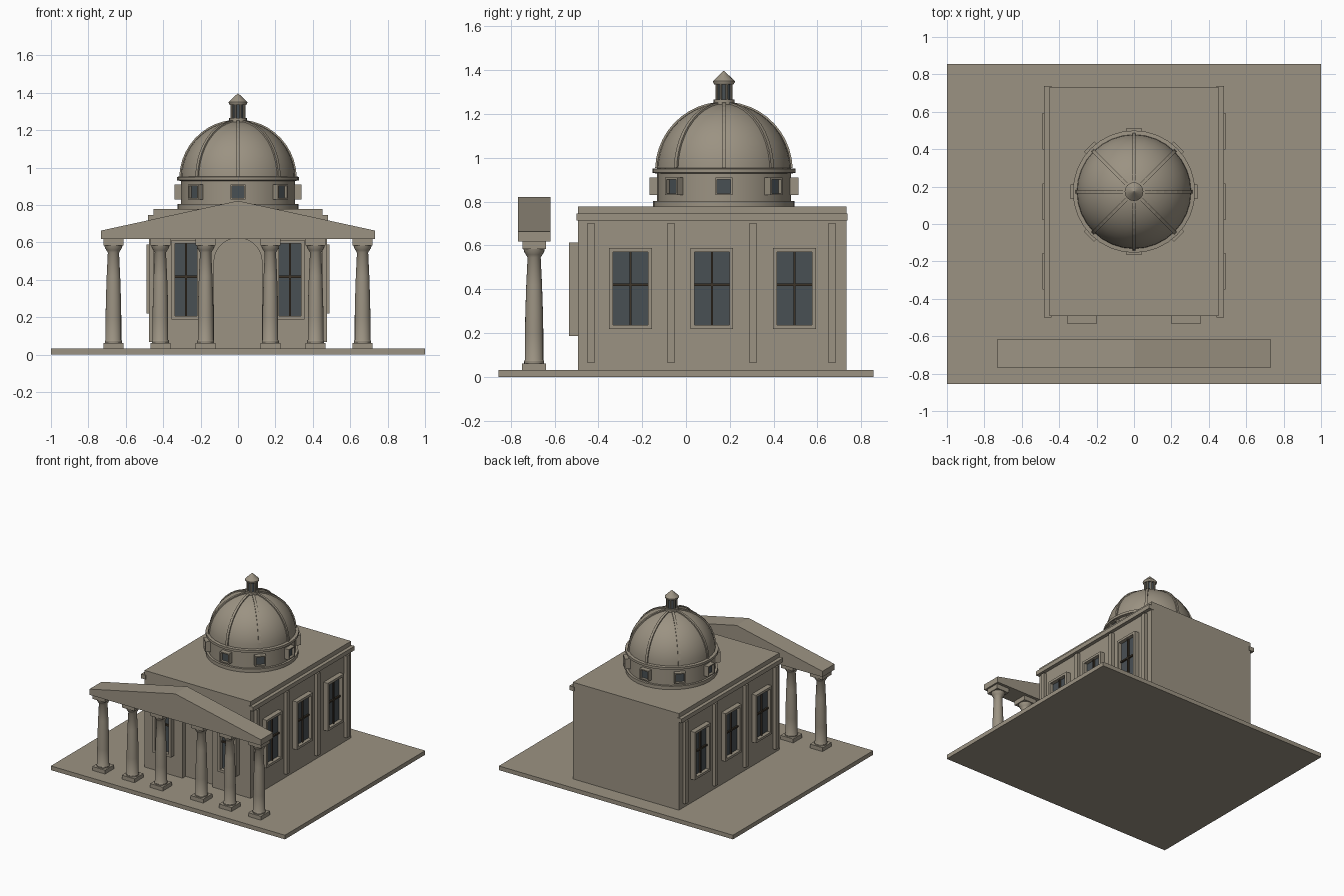
import bpy, bmesh, math
from mathutils import Matrix, Vector

if "Cube" in bpy.data.objects:
    bpy.data.objects.remove(bpy.data.objects["Cube"])


def material(name, rgb):
    m = bpy.data.materials.new(name)
    m.diffuse_color = (*rgb, 1)
    m.use_nodes = True
    m.node_tree.nodes["Principled BSDF"].inputs["Base Color"].default_value = m.diffuse_color
    return m


STONE = material("stone", (0.33, 0.29, 0.225))
GLASS = material("dark_glass", (0.066, 0.08, 0.088))
BAR = material("dark_bars", (0.045, 0.034, 0.022))


def finish(name, bm, mat, smooth=False):
    bmesh.ops.recalc_face_normals(bm, faces=bm.faces)
    me = bpy.data.meshes.new(name)
    bm.to_mesh(me)
    bm.free()
    me.materials.append(mat)
    ob = bpy.data.objects.new(name, me)
    bpy.context.collection.objects.link(ob)
    if smooth:
        bpy.ops.object.select_all(action='DESELECT')
        ob.select_set(True)
        bpy.context.view_layer.objects.active = ob
        bpy.ops.object.shade_smooth_by_angle(angle=math.radians(35))
    return ob


def boxes(name, spans, mat=STONE, mtx=Matrix()):
    """One mesh made of boxes, each given as (x0, x1, y0, y1, z0, z1)."""
    bm = bmesh.new()
    for x0, x1, y0, y1, z0, z1 in spans:
        t = Matrix.Translation(((x0 + x1) / 2, (y0 + y1) / 2, (z0 + z1) / 2))
        s = Matrix.Diagonal((x1 - x0, y1 - y0, z1 - z0, 1))
        bmesh.ops.create_cube(bm, size=1, matrix=mtx @ t @ s)
    return finish(name, bm, mat)


def prism(name, pts, y0, y1, mat=STONE):
    """Front outline in x, z extruded along y."""
    bm = bmesh.new()
    f = bm.faces.new([bm.verts.new((x, y0, z)) for x, z in pts])
    ext = bmesh.ops.extrude_face_region(bm, geom=[f])
    vs = [g for g in ext["geom"] if isinstance(g, bmesh.types.BMVert)]
    bmesh.ops.translate(bm, verts=vs, vec=(0, y1 - y0, 0))
    return finish(name, bm, mat)


def lathe(name, prof, cx, cy, n=32, mat=STONE):
    """Closed solid turned from (radius, z) points."""
    bm = bmesh.new()
    rings = []
    for r, z in prof:
        rings.append([bm.verts.new((cx + r * math.cos(2 * math.pi * i / n),
                                    cy + r * math.sin(2 * math.pi * i / n), z)) for i in range(n)])
    for a, b in zip(rings, rings[1:]):
        for i in range(n):
            j = (i + 1) % n
            bm.faces.new((a[i], a[j], b[j], b[i]))
    bm.faces.new(rings[0])
    bm.faces.new(rings[-1])
    return finish(name, bm, mat, True)


def window(name, mtx, w, h, depth, bar, glass_at, cross=True):
    """Framed window; local x runs along the wall and -y points out of it."""
    a, b = w / 2, h / 2
    boxes(name + "_frame", [(-a, -a + bar, -depth, 0, -b, b), (a - bar, a, -depth, 0, -b, b),
                            (-a + bar, a - bar, -depth, 0, b - bar, b),
                            (-a + bar, a - bar, -depth, 0, -b, -b + bar)], STONE, mtx)
    boxes(name + "_glass", [(-a + bar, a - bar, -glass_at, -glass_at + 0.005, -b + bar, b - bar)], GLASS, mtx)
    if cross:
        y0, y1 = -glass_at - 0.012, -glass_at
        boxes(name + "_bars", [(-0.005, 0.005, y0, y1, -b + bar, b - bar),
                               (-a + bar, a - bar, y0, y1, 0.01, 0.022)], BAR, mtx)


# Platform
boxes("platform", [(-1, 1, -0.855, 0.855, 0, 0.032)])

# Hall, with the arched doorway cut into its front wall
boxes("hall", [(-0.453, 0.453, -0.455, 0.733, 0.03, 0.778)])
arch = [(0.128 * math.cos(math.pi * i / 20), 0.495 + 0.128 * math.sin(math.pi * i / 20)) for i in range(21)]
prism("front_wall", [(-0.453, 0.03), (-0.453, 0.778), (0.453, 0.778), (0.453, 0.03), (0.128, 0.03)]
      + arch + [(-0.128, 0.03)], -0.493, -0.455)

# Side walls: cornice, pilasters and windows on both sides
for side, s in (("left", -1), ("right", 1)):
    def span(out, y0, y1, z0, z1):
        return (min(s * 0.44, s * out), max(s * 0.44, s * out), y0, y1, z0, z1)
    boxes(side + "_cornice", [span(0.48, -0.5, 0.738, 0.713, 0.745)])
    boxes(side + "_pilasters", [span(0.477, y - 0.018, y + 0.018, 0.066, 0.70)
                                for y in (-0.433, -0.068, 0.306, 0.667)])
    for i, y in enumerate((-0.253, 0.118, 0.495)):
        m = Matrix.Translation((s * 0.45, y, 0.404)) @ Matrix.Rotation(s * math.pi / 2, 4, 'Z')
        window(f"{side}_window_{i + 1}", m, 0.195, 0.37, 0.04, 0.018, 0.012)
    # Front window
    m = Matrix.Translation((s * 0.278, -0.49, 0.40))
    window(side + "_front_window", m, 0.156, 0.425, 0.044, 0.019, 0.012)

# Portico: columns and pediment
PY = -0.693
for s in (-1, 1):
    for i, x in enumerate((0.173, 0.415, 0.666)):
        cx, nm = s * x, f"{'left' if s < 0 else 'right'}_column_{i + 1}"
        boxes(nm + "_blocks", [(cx - 0.054, cx + 0.054, PY - 0.055, PY + 0.055, 0.03, 0.062),
                               (cx - 0.053, cx + 0.053, PY - 0.054, PY + 0.054, 0.584, 0.62)])
        lathe(nm, [(0.045, 0.06), (0.046, 0.072), (0.042, 0.078), (0.042, 0.2), (0.040, 0.3),
                   (0.036, 0.42), (0.030, 0.545), (0.038, 0.558), (0.046, 0.572), (0.049, 0.586)], cx, PY, 20)
prism("pediment", [(-0.732, 0.619), (0.732, 0.619), (0.732, 0.663), (0, 0.822), (-0.732, 0.663)], -0.766, -0.618)

# Drum with base and top rings
CY = 0.173
lathe("drum", [(0.323, 0.77), (0.323, 0.804), (0.306, 0.804), (0.306, 0.928),
               (0.327, 0.932), (0.327, 0.95), (0.30, 0.953)], 0, CY)
for i in range(8):
    m = Matrix.Translation((0, CY, 0.87)) @ Matrix.Rotation(i * math.pi / 4, 4, 'Z') \
        @ Matrix.Translation((0, -0.295, 0))
    window(f"drum_window_{i + 1}", m, 0.078, 0.08, 0.045, 0.008, 0.025, False)

# Dome
DR, DZ = 0.306, 0.942
lathe("dome", [(DR * math.cos(math.radians(a)), DZ + DR * math.sin(math.radians(a)))
               for a in (0, 8, 16, 24, 32, 40, 48, 56, 64, 72, 80, 86)], 0, CY)

# Dome ribs
bm = bmesh.new()
for k in range(8):
    rot = Matrix.Translation((0, CY, DZ)) @ Matrix.Rotation(k * math.pi / 4, 4, 'Z')
    prev = None
    for j in range(11):
        a = math.radians(2 + 8.2 * j)
        ring = [bm.verts.new(rot @ Vector((r * math.cos(a), t, r * math.sin(a))))
                for r, t in ((0.295, -0.009), (0.314, -0.009), (0.314, 0.009), (0.295, 0.009))]
        if prev:
            for q in range(4):
                bm.faces.new((prev[q], prev[(q + 1) % 4], ring[(q + 1) % 4], ring[q]))
        else:
            bm.faces.new(ring)
        prev = ring
    bm.faces.new(prev)
finish("dome_ribs", bm, STONE)

# Lantern on top
lathe("lantern_base", [(0.048, 1.235), (0.048, 1.265)], 0, CY, 16)
lathe("lantern_core", [(0.031, 1.26), (0.031, 1.345)], 0, CY, 16, GLASS)
for i in range(8):
    a = (i + 0.5) * math.pi / 4
    lathe(f"lantern_post_{i + 1}", [(0.006, 1.26), (0.006, 1.345)],
          0.036 * math.cos(a), CY + 0.036 * math.sin(a), 8)
lathe("lantern_cap", [(0.044, 1.335), (0.05, 1.345), (0.05, 1.35), (0.001, 1.397)], 0, CY, 16)
